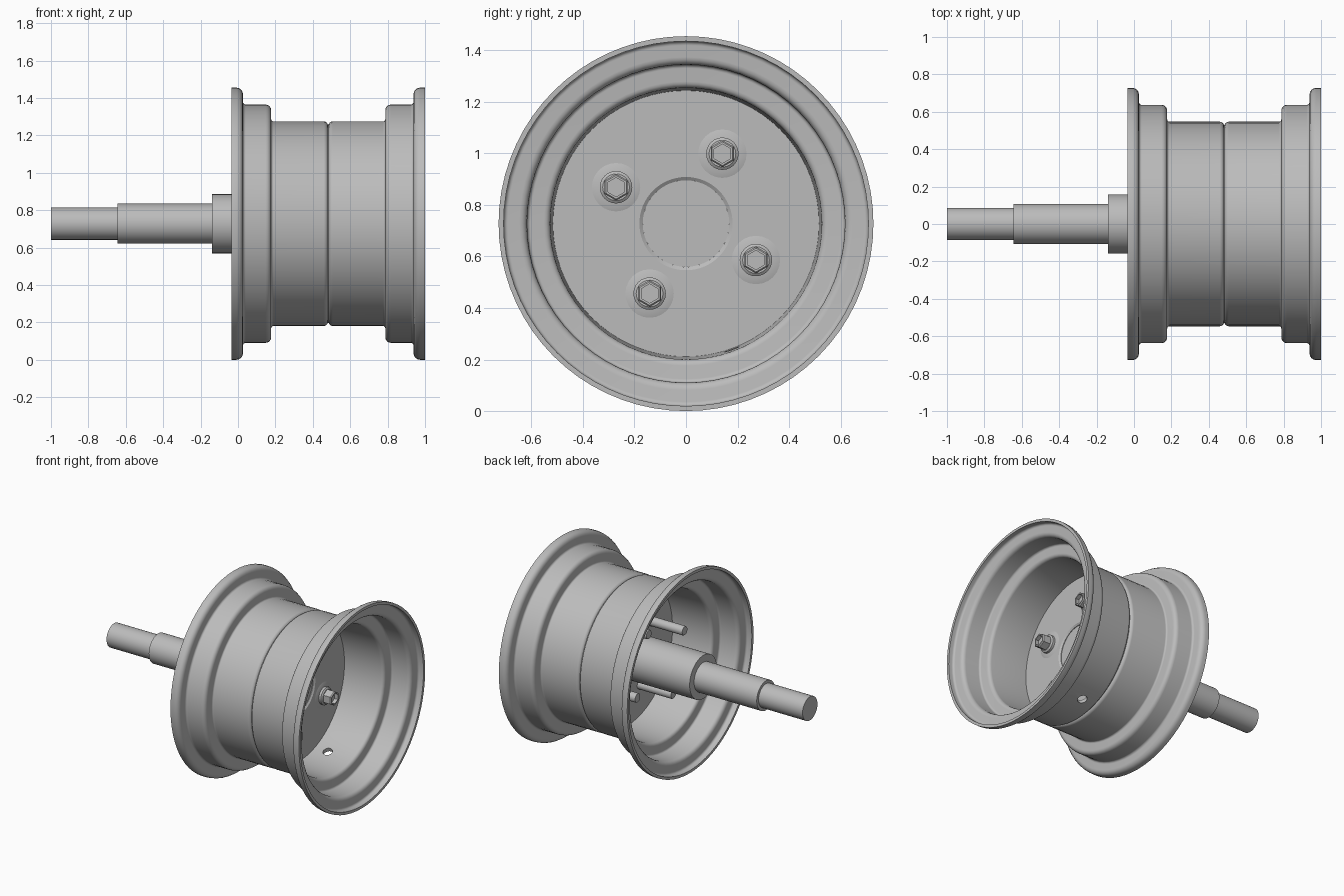
import bpy, bmesh, math
from mathutils import Vector, Matrix

if "Cube" in bpy.data.objects:
    bpy.data.objects.remove(bpy.data.objects["Cube"])

AXIS_Z = 0.7275          # height of the wheel axis
MID = 0.4825             # x of the rim's middle plane
STUD_R = 0.306           # bolt circle radius

steel = bpy.data.materials.new("grey_steel")
steel.use_nodes = True
colour = (0.5, 0.5, 0.5, 1)
steel.diffuse_color = colour
steel.node_tree.nodes["Principled BSDF"].inputs["Base Color"].default_value = colour


def fillet(corners, steps=4):
    """Round the corners (t, r, radius) of an open path."""
    path = []
    for i, (t, r, rad) in enumerate(corners):
        p = Vector((t, r))
        if rad == 0:
            path.append(p)
            continue
        a = p + (Vector(corners[i - 1][:2]) - p).normalized() * rad
        b = p + (Vector(corners[i + 1][:2]) - p).normalized() * rad
        c = a + b - p
        for k in range(steps + 1):
            ang = math.pi / 2 * k / steps
            path.append(c + (a - c) * math.cos(ang) + (b - c) * math.sin(ang))
    return path


def lathe(name, profile, sides=64, closed=False, y=0, z=0, spin=0):
    """Turn a profile of (x, radius) points round an axis along x."""
    bm = bmesh.new()
    rings = []
    for x, r in profile:
        if r == 0:
            rings.append([bm.verts.new((x, y, AXIS_Z + z))] * sides)
            continue
        ring = []
        for k in range(sides):
            a = 2 * math.pi * k / sides + spin
            ring.append(bm.verts.new((x, y + r * math.cos(a), AXIS_Z + z + r * math.sin(a))))
        rings.append(ring)
    pairs = list(zip(rings, rings[1:]))
    if closed:
        pairs.append((rings[-1], rings[0]))
    for p, q in pairs:
        for k in range(sides):
            n = (k + 1) % sides
            bm.faces.new(list(dict.fromkeys((p[k], p[n], q[n], q[k]))))
    bmesh.ops.recalc_face_normals(bm, faces=bm.faces)
    mesh = bpy.data.meshes.new(name)
    bm.to_mesh(mesh)
    bm.free()
    obj = bpy.data.objects.new(name, mesh)
    bpy.context.collection.objects.link(obj)
    mesh.materials.append(steel)
    bpy.ops.object.select_all(action="DESELECT")
    obj.select_set(True)
    bpy.context.view_layer.objects.active = obj
    bpy.ops.object.shade_smooth_by_angle(angle=math.radians(32))
    return obj


# Rim: two mirrored stepped halves of pressed sheet
outer = fillet([(0, 0.52, 0), (0.004, 0.547, 0.02), (0.305, 0.547, 0.012),
                (0.305, 0.637, 0.03), (0.456, 0.637, 0.015),
                (0.456, 0.7275, 0.035), (0.5175, 0.7275, 0)])
inner = fillet([(0.5175, 0.708, 0), (0.476, 0.708, 0.016), (0.476, 0.617, 0.03),
                (0.325, 0.617, 0.014), (0.325, 0.527, 0.025), (0, 0.527, 0)])
outer[0].y = 0.522
inner[-1].y = 0.516
halves = []
for side, name in ((1, "rim_outer_half"), (-1, "rim_inner_half")):
    halves.append(lathe(name, [(MID + side * p.x, p.y) for p in outer + inner], 72, True))

# Valve hole through the outer half
cutter = bpy.data.objects.new("valve_hole_cutter", bpy.data.meshes.new("valve_hole_cutter"))
bpy.context.collection.objects.link(cutter)
bm = bmesh.new()
bmesh.ops.create_cone(bm, cap_ends=True, segments=20, radius1=0.033, radius2=0.033, depth=0.2)
down = Vector((0, 0.18, -0.5)).normalized()
turn = down.to_track_quat("Z", "Y").to_matrix().to_4x4()
bm.transform(Matrix.Translation(Vector((0.6, 0, AXIS_Z)) + down * 0.535) @ turn)
bm.to_mesh(cutter.data)
bm.free()
cutter.hide_render = True
cutter.hide_set(True)
cut = halves[0].modifiers.new("valve_hole", "BOOLEAN")
cut.operation = "DIFFERENCE"
cut.object = cutter

# Mounting disc with a chamfered centre bore
lathe("wheel_disc", [(0.47, 0.168), (0.488, 0.168), (0.497, 0.181), (0.497, 0.53), (0.47, 0.53)],
      64, True)

# Stepped axle and hub
lathe("axle_shaft", [(-1, 0), (-1, 0.086), (-0.645, 0.086), (-0.645, 0.107),
                     (-0.14, 0.107), (-0.14, 0.158), (0.46, 0.158), (0.46, 0.168),
                     (0.484, 0.168), (0.484, 0)], 48)

# Studs, nuts and their pressed seats
for k in range(4):
    a = math.radians(62.5 + 90 * k)
    y, z = STUD_R * math.cos(a), STUD_R * math.sin(a)
    lathe(f"nut_seat_{k + 1}", [(0.495, 0.1), (0.505, 0.07), (0.505, 0)], 24, y=y, z=z)
    lathe(f"nut_washer_{k + 1}", [(0.5, 0.063), (0.522, 0.063), (0.53, 0.052), (0.53, 0)],
          24, y=y, z=z)
    lathe(f"wheel_nut_{k + 1}", [(0.52, 0.052), (0.585, 0.052), (0.592, 0.046), (0.592, 0.037),
                                 (0.565, 0.037), (0.565, 0)], 6, y=y, z=z, spin=math.pi / 6)
    lathe(f"stud_{k + 1}", [(0.2, 0), (0.2, 0.03), (0.205, 0.033), (0.5, 0.033)], 20, y=y, z=z)
